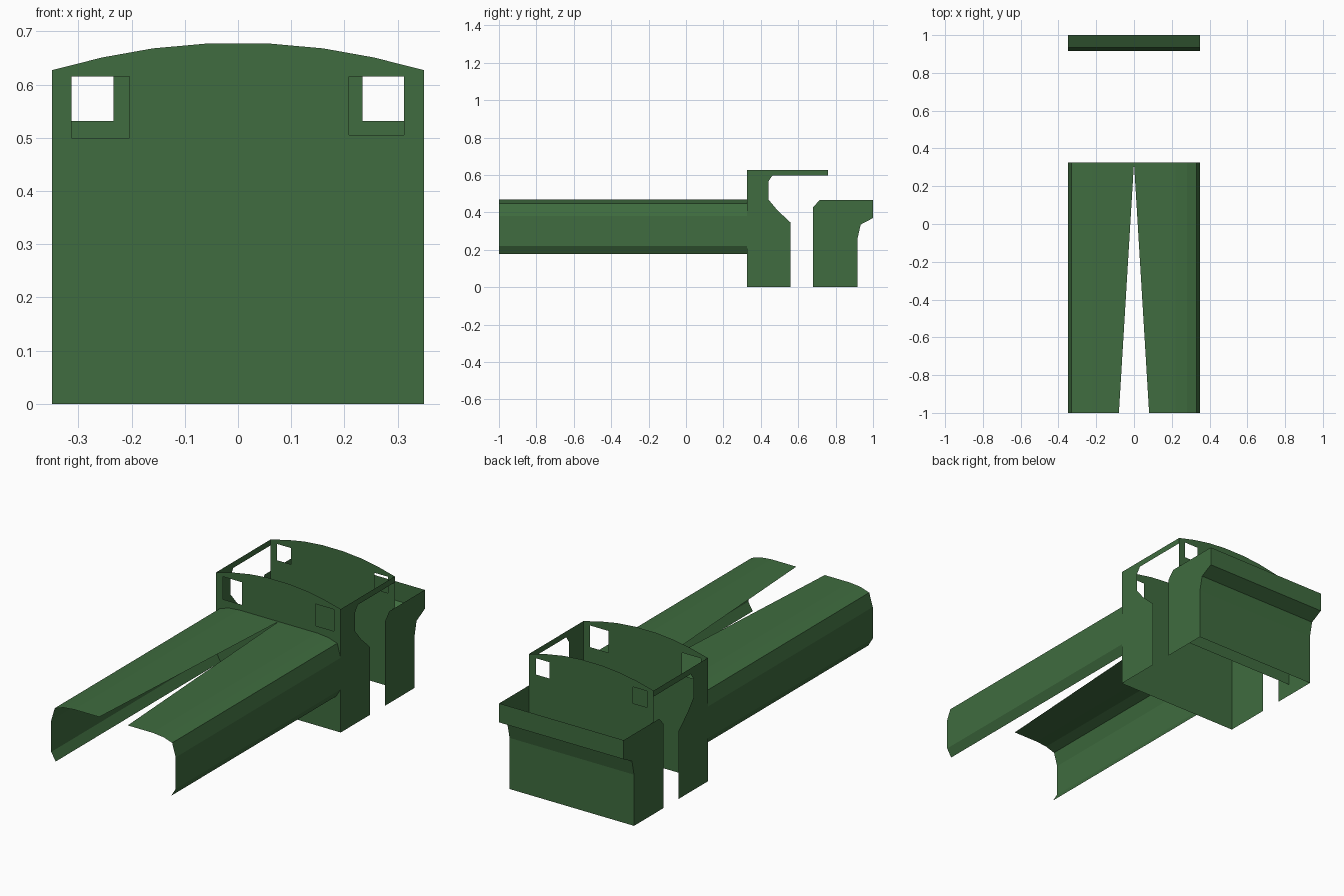
import bpy, bmesh
from mathutils import Vector

if "Cube" in bpy.data.objects:
    bpy.data.objects.remove(bpy.data.objects["Cube"])

paint = bpy.data.materials.new("green_paint")
paint.diffuse_color = (0.05, 0.15, 0.05, 1)
paint.use_nodes = True
paint.node_tree.nodes["Principled BSDF"].inputs["Base Color"].default_value = paint.diffuse_color


def finish(name, bm, mirror=False):
    mesh = bpy.data.meshes.new(name)
    bm.to_mesh(mesh)
    bm.free()
    ob = bpy.data.objects.new(name, mesh)
    bpy.context.collection.objects.link(ob)
    mesh.materials.append(paint)
    if mirror:
        mod = ob.modifiers.new("mirror", 'MIRROR')
        mod.merge_threshold = 0.001
    return ob


def sheet(name, loops, place, normal, mirror=False):
    """Flat sheet from an outline plus optional hole loops."""
    bm = bmesh.new()
    edges = []
    for loop in loops:
        vs = [bm.verts.new(place(*p)) for p in loop]
        edges += [bm.edges.new((vs[i - 1], vs[i])) for i in range(len(vs))]
    n = Vector(normal)
    bmesh.ops.triangle_fill(bm, edges=edges, use_beauty=True, normal=n)
    for f in bm.faces:
        f.normal_update()
        if f.normal.dot(n) < 0:
            f.normal_flip()
    return finish(name, bm, mirror)


def strip(name, a, b, mirror=False):
    """Bent sheet spanning two matching section lines."""
    bm = bmesh.new()
    va = [bm.verts.new(p) for p in a]
    vb = [bm.verts.new(p) for p in b]
    for i in range(len(a) - 1):
        bm.faces.new((va[i], va[i + 1], vb[i + 1], vb[i]))
    return finish(name, bm, mirror)


def rect(x0, x1, z0, z1):
    return [(x0, z0), (x1, z0), (x1, z1), (x0, z1)]


W = 0.35
FRONT, BACK = 0.325, 0.76

# Cab end walls with arched tops and window openings
right_arch = [(W, 0.627), (0.255, 0.651), (0.16, 0.668), (0.06, 0.677)]
arch = right_arch + [(-x, z) for x, z in reversed(right_arch)]


def end_wall(name, y, bottom, holes, facing):
    outline = [(-W, bottom), (W, bottom)] + arch
    sheet(name, [outline] + holes, lambda x, z: (x, y, z), (0, facing, 0))


end_wall("cab_front_wall", FRONT, 0.0,
         [rect(-0.313, -0.204, 0.50, 0.615), rect(0.209, 0.312, 0.505, 0.615)], -1)
end_wall("cab_back_wall", BACK, 0.06,
         [rect(-0.313, -0.234, 0.532, 0.615), rect(0.234, 0.312, 0.532, 0.615)], 1)

# Cab sides with cut-out doorway
cab_side = [(FRONT, 0), (0.56, 0), (0.56, 0.345), (0.49, 0.41), (0.44, 0.47),
            (0.44, 0.565), (0.462, 0.597), (BACK, 0.597), (BACK, 0.627), (FRONT, 0.627)]
sheet("cab_sides", [cab_side], lambda y, z: (W, y, z), (1, 0, 0), True)

# Rear bunker: side plates and folded back plate, open on top
back_line = [(0.917, 0), (0.917, 0.26), (0.934, 0.335), (1.0, 0.37), (1.0, 0.467)]
bunker_side = [(0.68, 0)] + back_line + [(0.715, 0.467), (0.68, 0.428)]
sheet("bunker_sides", [bunker_side], lambda y, z: (W, y, z), (1, 0, 0), True)
strip("bunker_back", [(W, y, z) for y, z in back_line],
      [(-W, y, z) for y, z in reversed(back_line)][::-1])
bpy.data.objects["bunker_back"].data.flip_normals()

# Long side tanks with a tapering slot along the top
section = [(0.22, 0.47), (0.28, 0.464), (0.33, 0.448), (W, 0.38), (W, 0.22), (0.325, 0.178)]
tank = strip("side_tanks",
             [(0.08, -1, 0.47)] + [(x, -1, z) for x, z in section],
             [(0.0, FRONT, 0.47)] + [(x, FRONT, z) for x, z in section], True)

# Recess bottoms of the normals outward on the tank
bm = bmesh.new()
bm.from_mesh(tank.data)
for f in bm.faces:
    f.normal_update()
    if f.normal.dot(f.calc_center_median() - Vector((0, f.calc_center_median().y, 0.3))) < 0:
        f.normal_flip()
bm.to_mesh(tank.data)
bm.free()
